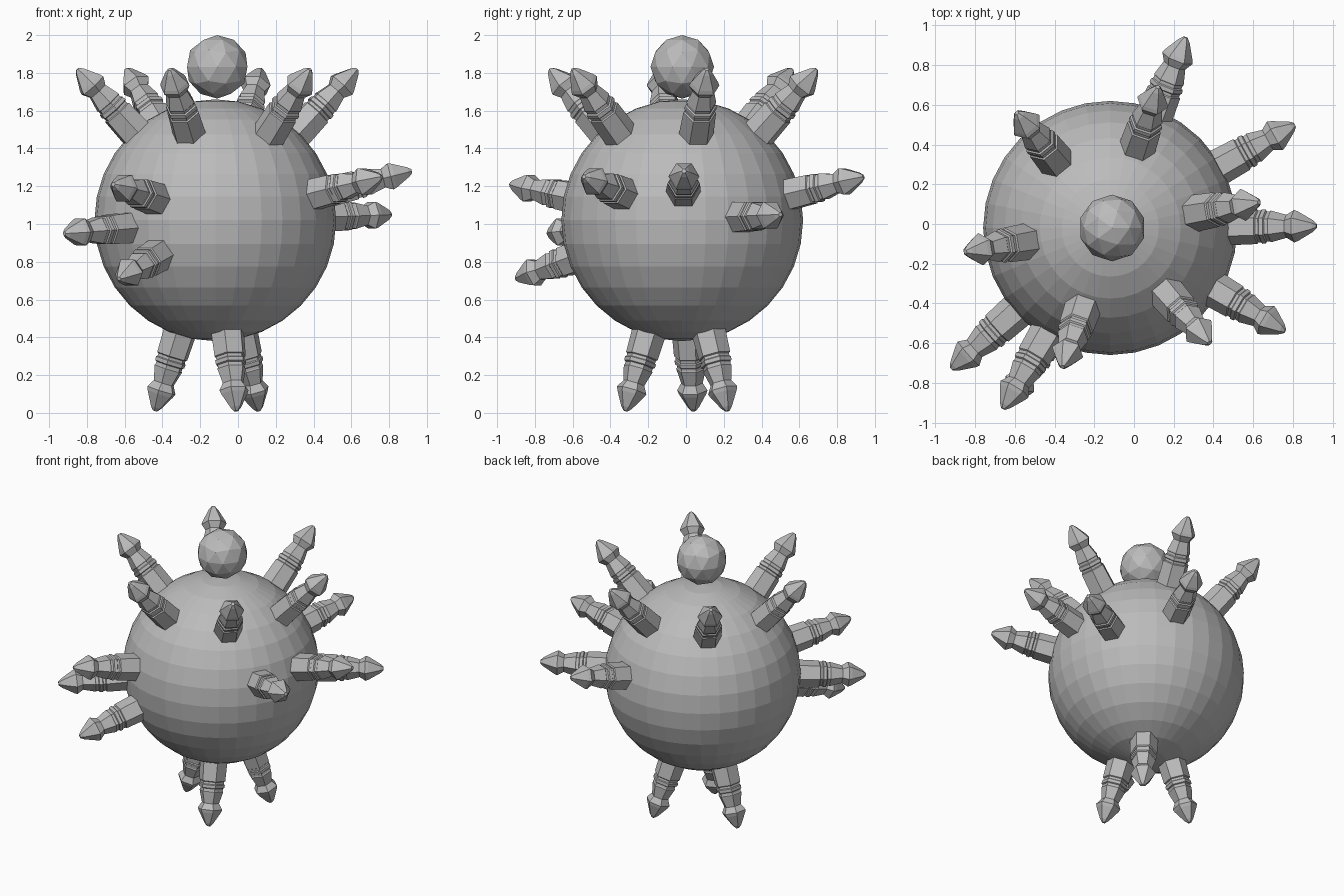
import bpy
import bmesh
import math
from mathutils import Vector, Matrix

cube = bpy.data.objects.get("Cube")
if cube:
    bpy.data.objects.remove(cube, do_unlink=True)

grey = bpy.data.materials.new("stone_grey")
grey.use_nodes = True
COLOUR = (0.5, 0.5, 0.5, 1)
grey.diffuse_color = COLOUR
grey.node_tree.nodes["Principled BSDF"].inputs["Base Color"].default_value = COLOUR

CENTRE = Vector((-0.12, -0.02, 1.02))


def finish(name, bm):
    mesh = bpy.data.meshes.new(name)
    bmesh.ops.recalc_face_normals(bm, faces=bm.faces)
    bm.to_mesh(mesh)
    bm.free()
    mesh.materials.append(grey)
    obj = bpy.data.objects.new(name, mesh)
    bpy.context.collection.objects.link(obj)
    return obj


# Faceted round body
bm = bmesh.new()
bmesh.ops.create_uvsphere(bm, u_segments=32, v_segments=16, radius=0.64)
finish("body", bm).location = CENTRE

# Low-poly ball on top
bm = bmesh.new()
bmesh.ops.create_icosphere(bm, subdivisions=2, radius=0.168)
finish("top_ball", bm).location = (-0.11, -0.02, 1.832)

# Six-sided spike outline: distance from body centre, radius
PROFILE = [(0.58, 0.094), (0.755, 0.088), (0.76, 0.08), (0.775, 0.08),
           (0.78, 0.087), (0.80, 0.085), (0.805, 0.076), (0.82, 0.076),
           (0.825, 0.08), (0.905, 0.058), (0.945, 0.082), (0.965, 0.074),
           (1.04, 0.03), (1.06, 0.012)]
SIDES = 6


def spike(name, tip):
    axis = Vector(tip) - CENTRE
    stretch = axis.length / PROFILE[-1][0]
    bm = bmesh.new()
    rings = []
    for dist, radius in PROFILE:
        rings.append([bm.verts.new((radius * math.cos(math.tau * i / SIDES),
                                    radius * math.sin(math.tau * i / SIDES),
                                    dist * stretch)) for i in range(SIDES)])
    for low, high in zip(rings, rings[1:]):
        for i in range(SIDES):
            j = (i + 1) % SIDES
            bm.faces.new((low[i], low[j], high[j], high[i]))
    bm.faces.new(rings[0][::-1])
    bm.faces.new(rings[-1])
    obj = finish(name, bm)
    turn = axis.to_track_quat("Z", "Y").to_matrix().to_4x4()
    obj.matrix_world = Matrix.Translation(CENTRE) @ turn


# Spike tips by group
TIPS = {
    "upper_spike": [(0.38, -0.60, 1.82), (0.63, 0.11, 1.82), (0.12, 0.69, 1.82),
                    (-0.59, 0.56, 1.82), (-0.85, -0.14, 1.82), (-0.36, -0.72, 1.82)],
    "side_spike": [(0.92, -0.01, 1.28), (0.81, 0.50, 1.05), (0.76, -0.54, 1.25),
                   (0.26, 0.94, 1.25), (-0.66, -0.93, 1.21), (-0.92, -0.73, 0.95),
                   (-0.63, -0.90, 0.71)],
    "leg": [(-0.44, 0.04, 0.01), (-0.01, -0.32, 0.01), (0.11, 0.22, 0.01)],
}
for group, tips in TIPS.items():
    for number, tip in enumerate(tips, 1):
        spike(f"{group}_{number}", tip)
